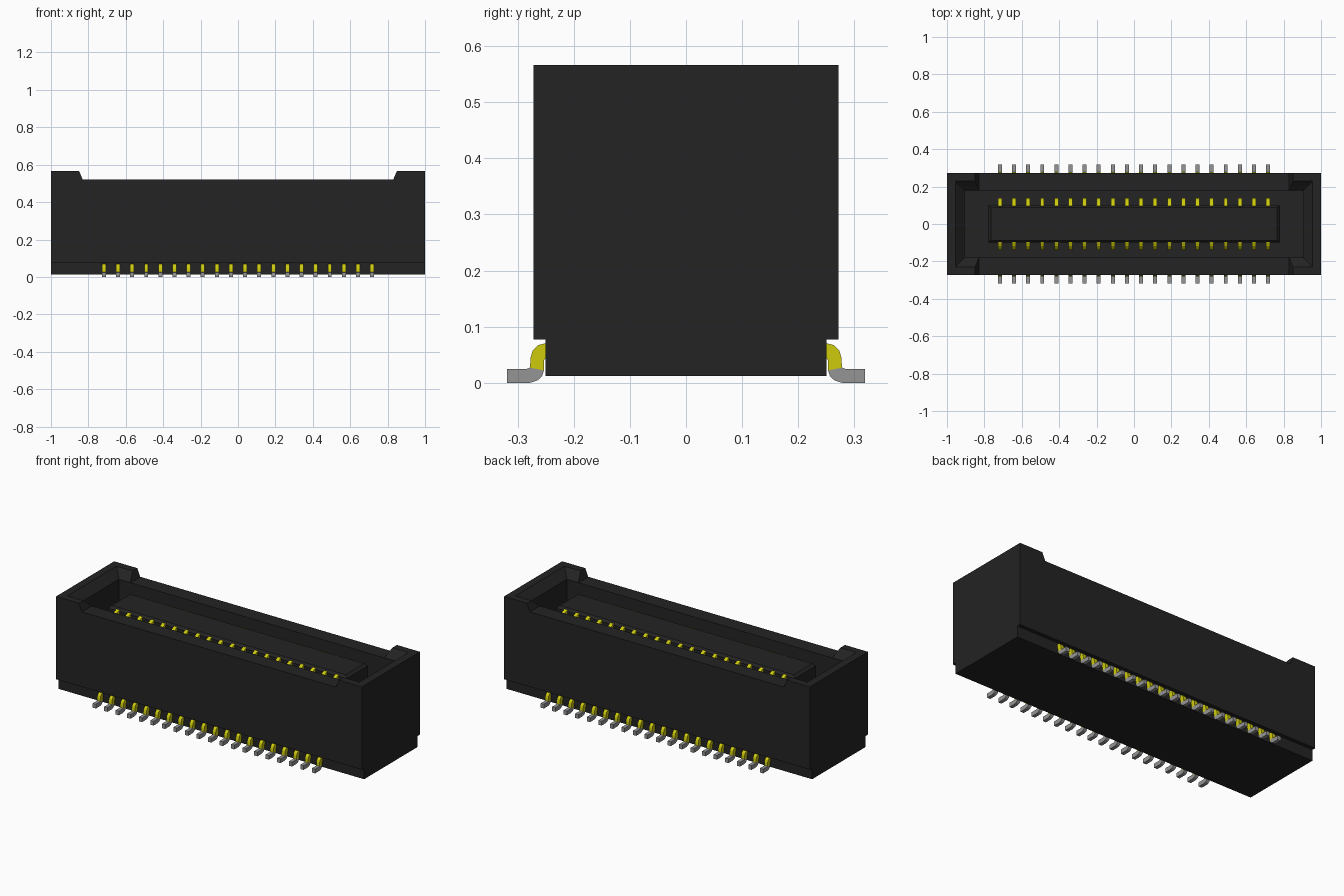
import bpy
import bmesh

if "Cube" in bpy.data.objects:
    bpy.data.objects.remove(bpy.data.objects["Cube"])


def material(name, rgb):
    mat = bpy.data.materials.new(name)
    mat.use_nodes = True
    mat.diffuse_color = (*rgb, 1)
    mat.node_tree.nodes["Principled BSDF"].inputs["Base Color"].default_value = (*rgb, 1)
    return mat


black = material("black plastic", (0.017, 0.017, 0.017))
gold = material("gold plating", (0.62, 0.6, 0.004))
tin = material("tin grey", (0.3, 0.3, 0.3))


def finish(name, bm, mat):
    bmesh.ops.recalc_face_normals(bm, faces=bm.faces)
    mesh = bpy.data.meshes.new(name)
    bm.to_mesh(mesh)
    bm.free()
    mesh.materials.append(mat)
    obj = bpy.data.objects.new(name, mesh)
    bpy.context.collection.objects.link(obj)
    return obj


def skin(bm, rings):
    """Join equal rings of points into a closed solid."""
    loops = [[bm.verts.new(p) for p in ring] for ring in rings]
    n = len(loops[0])
    for a, b in zip(loops, loops[1:]):
        for i in range(n):
            j = (i + 1) % n
            bm.faces.new((a[i], a[j], b[j], b[i]))
    bm.faces.new(loops[0])
    bm.faces.new(loops[-1])


def rect_loft(name, levels, mat=black):
    """Stack of centred rectangles: (half x, half y, z)."""
    bm = bmesh.new()
    skin(bm, [[(sx * hx, sy * hy, z) for sx, sy in ((-1, -1), (1, -1), (1, 1), (-1, 1))]
              for hx, hy, z in levels])
    return finish(name, bm, mat)


def cut(target, cutter):
    mod = target.modifiers.new("cut", "BOOLEAN")
    mod.operation = "DIFFERENCE"
    mod.solver = "EXACT"
    mod.object = cutter
    bpy.context.view_layer.objects.active = target
    bpy.ops.object.modifier_apply(modifier=mod.name)
    bpy.data.objects.remove(cutter)


# Housing shell with lowered long walls and a chamfered cavity
housing = rect_loft("housing", [(1, 0.272, 0.077), (1, 0.272, 0.566)])
bm = bmesh.new()
notch = [(-0.83, 0.52), (0.83, 0.52), (0.855, 0.58), (-0.855, 0.58)]
skin(bm, [[(x, y, z) for x, z in notch] for y in (-0.4, 0.4)])
cut(housing, finish("notch_cutter", bm, black))
cut(housing, rect_loft("cavity_cutter", [(0.905, 0.18, 0.12), (0.905, 0.18, 0.521),
                                         (0.965, 0.24, 0.576)]))

# Narrower base and central tongue
rect_loft("base", [(1, 0.25, 0.012), (1, 0.25, 0.09)])
rect_loft("tongue", [(0.78, 0.1, 0.1), (0.78, 0.1, 0.49), (0.765, 0.087, 0.505)])

# Contact profiles as (y, z), repeated in two mirrored rows
COUNT, SPAN, HALF_WIDTH = 20, 0.717, 0.0105
blade = [(0.095, 0.11), (0.139, 0.11), (0.139, 0.455), (0.131, 0.476),
         (0.117, 0.49), (0.102, 0.497), (0.095, 0.497)]
shoulder = [(0.24, 0.045), (0.25, 0.045), (0.253, 0.04), (0.253, 0.022), (0.278, 0.027),
            (0.277, 0.045), (0.273, 0.058), (0.264, 0.067), (0.252, 0.07), (0.24, 0.07)]
foot = [(0.253, 0.022), (0.257, 0.011), (0.265, 0.004), (0.278, 0), (0.319, 0),
        (0.319, 0.025), (0.283, 0.025), (0.278, 0.027)]


def contact_row(name, profile, mat, side):
    bm = bmesh.new()
    for i in range(COUNT):
        x = SPAN * (2 * i / (COUNT - 1) - 1)
        skin(bm, [[(x + dx, side * y, z) for y, z in profile]
                  for dx in (-HALF_WIDTH, HALF_WIDTH)])
    finish(name, bm, mat)


for label, side in (("front", -1), ("back", 1)):
    contact_row(label + "_contact_blades", blade, gold, side)
    contact_row(label + "_pin_shoulders", shoulder, gold, side)
    contact_row(label + "_pin_feet", foot, tin, side)
